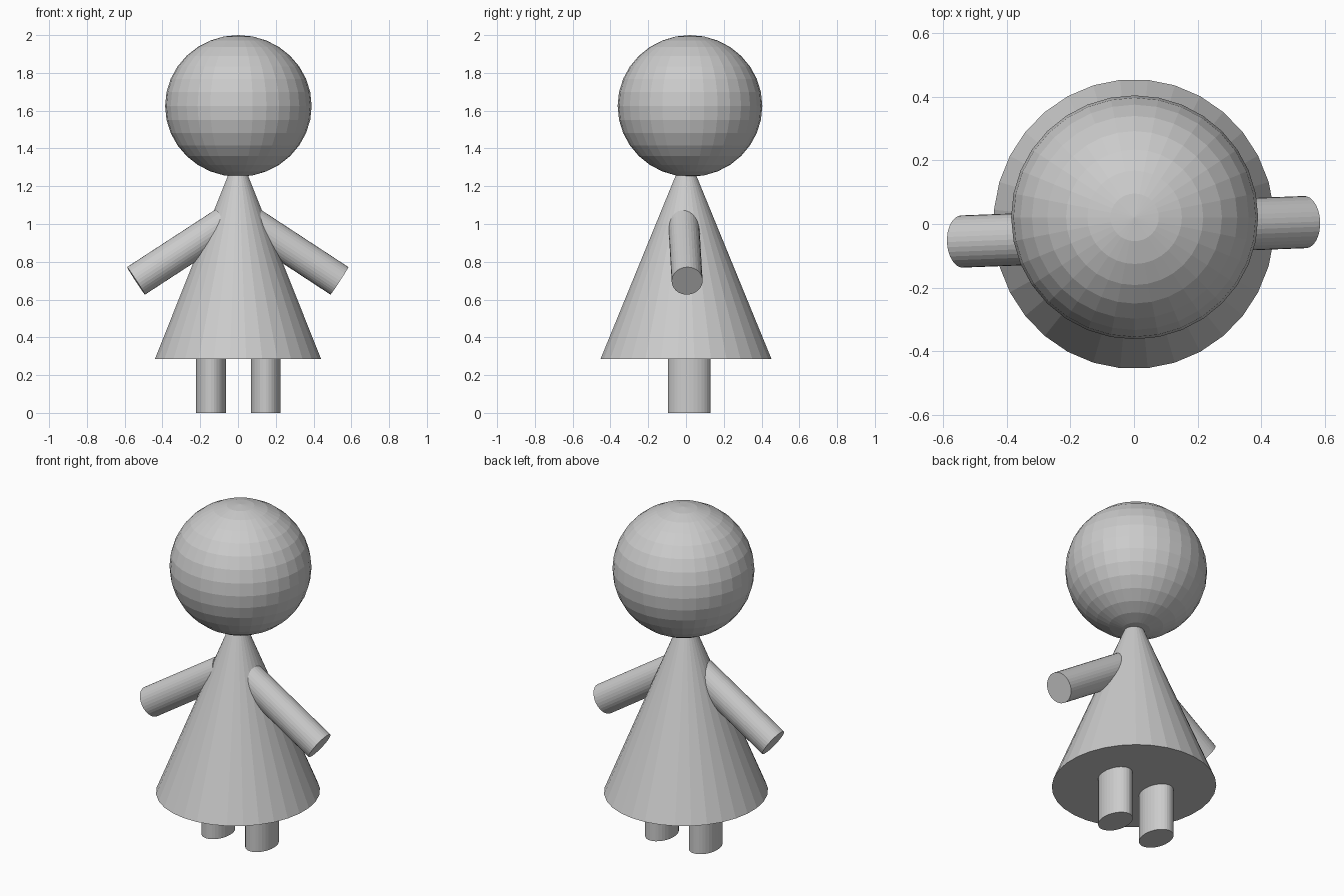
import bpy
import math
from mathutils import Vector

if "Cube" in bpy.data.objects:
    bpy.data.objects.remove(bpy.data.objects["Cube"])

grey = bpy.data.materials.new("plain grey")
grey.diffuse_color = (0.6, 0.6, 0.6, 1)
grey.use_nodes = True
grey.node_tree.nodes["Principled BSDF"].inputs["Base Color"].default_value = grey.diffuse_color


def finish(name):
    obj = bpy.context.object
    obj.name = name
    obj.data.materials.append(grey)
    return obj


# Round faceted head
bpy.ops.mesh.primitive_uv_sphere_add(segments=32, ring_count=16, radius=1,
                                     location=(0.002, 0.021, 1.625))
finish("head").scale = (0.388, 0.383, 0.375)

# Cone dress, its tip hidden inside the head
bottom, tip = 0.285, 1.39
bpy.ops.mesh.primitive_cone_add(vertices=32, radius1=1, radius2=0, depth=tip - bottom,
                                location=(0, 0, (bottom + tip) / 2))
dress = finish("dress")
dress.scale = (0.442, 0.455, 1)
# turn the rim half a step so flats face the axes
step = math.pi / 32
for v in dress.data.vertices:
    x, y = v.co.x, v.co.y
    v.co.x = x * math.cos(step) - y * math.sin(step)
    v.co.y = x * math.sin(step) + y * math.cos(step)

# Arms, sloping down and out from inside the dress
for name, shoulder, hand in (
        ("right_arm", (0.07, -0.012, 1.005), (0.537, 0.006, 0.699)),
        ("left_arm", (-0.07, -0.037, 1.005), (-0.540, -0.055, 0.699))):
    a, b = Vector(shoulder), Vector(hand)
    bpy.ops.mesh.primitive_cylinder_add(vertices=32, radius=1, depth=(b - a).length,
                                        location=(a + b) / 2)
    arm = finish(name)
    arm.rotation_euler = (b - a).to_track_quat('Z', 'Y').to_euler()
    arm.scale = (0.082, 0.087, 1)

# Oval legs
for name, x in (("right_leg", 0.147), ("left_leg", -0.143)):
    bpy.ops.mesh.primitive_cylinder_add(vertices=32, radius=1, depth=0.36,
                                        location=(x, 0.018, 0.18))
    finish(name).scale = (0.079, 0.113, 1)
